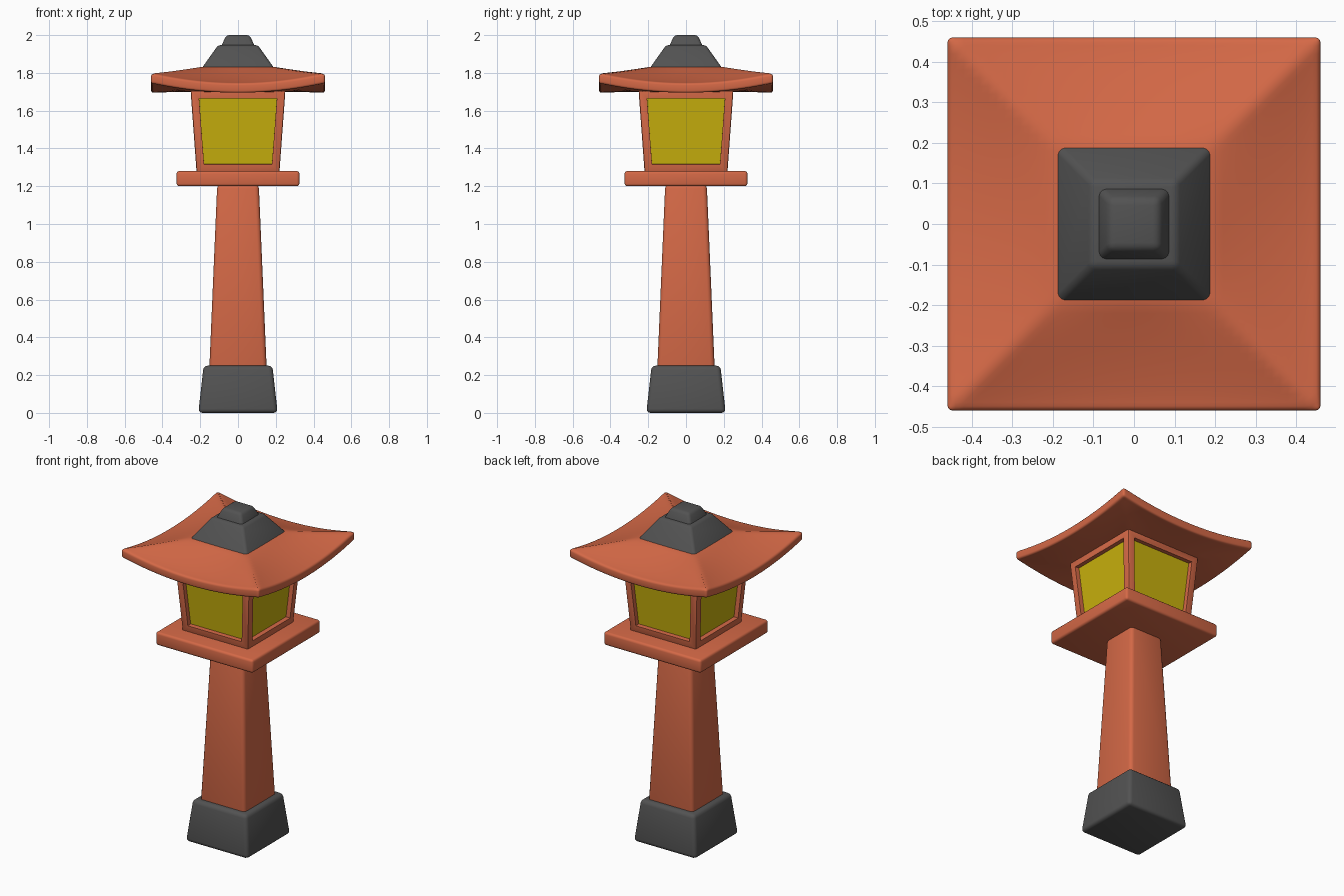
import bpy, bmesh, math

if "Cube" in bpy.data.objects:
    bpy.data.objects.remove(bpy.data.objects["Cube"])


def material(name, rgb):
    m = bpy.data.materials.new(name)
    m.diffuse_color = (*rgb, 1)
    m.use_nodes = True
    m.node_tree.nodes["Principled BSDF"].inputs["Base Color"].default_value = m.diffuse_color
    return m


ORANGE = material("red_orange_wood", (0.66, 0.14, 0.062))
GREY = material("dark_grey_stone", (0.085, 0.085, 0.085))
YELLOW = material("yellow_glass", (0.58, 0.44, 0.004))


def finish(bm, name, mats, angle=35):
    bmesh.ops.recalc_face_normals(bm, faces=bm.faces)
    me = bpy.data.meshes.new(name)
    bm.to_mesh(me)
    bm.free()
    for m in mats:
        me.materials.append(m)
    ob = bpy.data.objects.new(name, me)
    bpy.context.collection.objects.link(ob)
    bpy.ops.object.select_all(action='DESELECT')
    ob.select_set(True)
    bpy.context.view_layer.objects.active = ob
    bpy.ops.object.shade_smooth_by_angle(angle=math.radians(angle))
    return ob


def tapered_block(z0, z1, half0, half1, bevel, segs=3):
    """Square block with different half widths at bottom and top, rounded edges."""
    bm = bmesh.new()
    bmesh.ops.create_cube(bm, size=2)
    for v in bm.verts:
        top = v.co.z > 0
        h = half1 if top else half0
        v.co = (v.co.x * h, v.co.y * h, z1 if top else z0)
    bmesh.ops.bevel(bm, geom=bm.edges[:], offset=bevel, segments=segs,
                    profile=0.5, affect='EDGES')
    return bm


# Stone foot, post, shelf and roof caps
for name, z0, z1, h0, h1, bev, mat in (
        ("stone_base", 0.0, 0.25, 0.21, 0.182, 0.022, GREY),
        ("post", 0.23, 1.21, 0.152, 0.11, 0.022, ORANGE),
        ("shelf", 1.20, 1.28, 0.325, 0.325, 0.014, ORANGE),
        ("roof_cap", 1.815, 1.947, 0.199, 0.105, 0.014, GREY),
        ("finial", 1.93, 2.0, 0.094, 0.062, 0.016, GREY)):
    finish(tapered_block(z0, z1, h0, h1, bev), name, [mat])

# Lantern box: inset and recessed glass on its four sides
bm = tapered_block(1.27, 1.71, 0.219, 0.251, 0.008, 2)
bm.normal_update()
sides = sorted(bm.faces, key=lambda f: f.calc_area() if abs(f.normal.z) < 0.5 else 0)[-4:]
bmesh.ops.inset_individual(bm, faces=sides, thickness=0.034, use_even_offset=True)
for v in {v for f in sides for v in f.verts}:
    v.co.z += 0.004 if v.co.z < 1.5 else -0.004
normals = [f.normal.copy() for f in sides]
panes = bmesh.ops.extrude_discrete_faces(bm, faces=sides)["faces"]
for f in panes:
    n = max(normals, key=lambda k: k.dot(f.calc_center_median().normalized()))
    for v in f.verts:
        v.co -= n * 0.027
    f.material_index = 1
finish(bm, "lantern_box", [ORANGE, YELLOW])

# Swept roof with raised corners
R = 0.46


def roof_heights(x, y):
    m = max(abs(x), abs(y), 1e-6)
    n = min(abs(x), abs(y)) / m
    lift = 0.052 * n ** 2
    t = min(max((m - 0.19) / (R - 0.19), 0), 1)
    u = min(max((m - 0.25) / (R - 0.25), 0), 1)
    edge = 1.745 + lift
    top = edge + (1.832 - edge) * (1 - t) ** 1.25
    under = 1.70 + (edge - 0.05 - 1.70) * u ** 1.4
    return top, under


bm = bmesh.new()
bmesh.ops.create_grid(bm, x_segments=46, y_segments=46, size=R)
lower = bm.verts[:]
ext = bmesh.ops.extrude_face_region(bm, geom=bm.faces[:], use_keep_orig=True)
upper = [g for g in ext["geom"] if isinstance(g, bmesh.types.BMVert)]
for group, k in ((upper, 0), (lower, 1)):
    for v in group:
        v.co.z = roof_heights(v.co.x, v.co.y)[k]
bmesh.ops.recalc_face_normals(bm, faces=bm.faces)
rim = [e for e in bm.edges if len(e.link_faces) == 2 and e.calc_face_angle() > 0.9]
bmesh.ops.bevel(bm, geom=rim, offset=0.011, segments=3, profile=0.5, affect='EDGES')
finish(bm, "roof", [ORANGE], 40)
